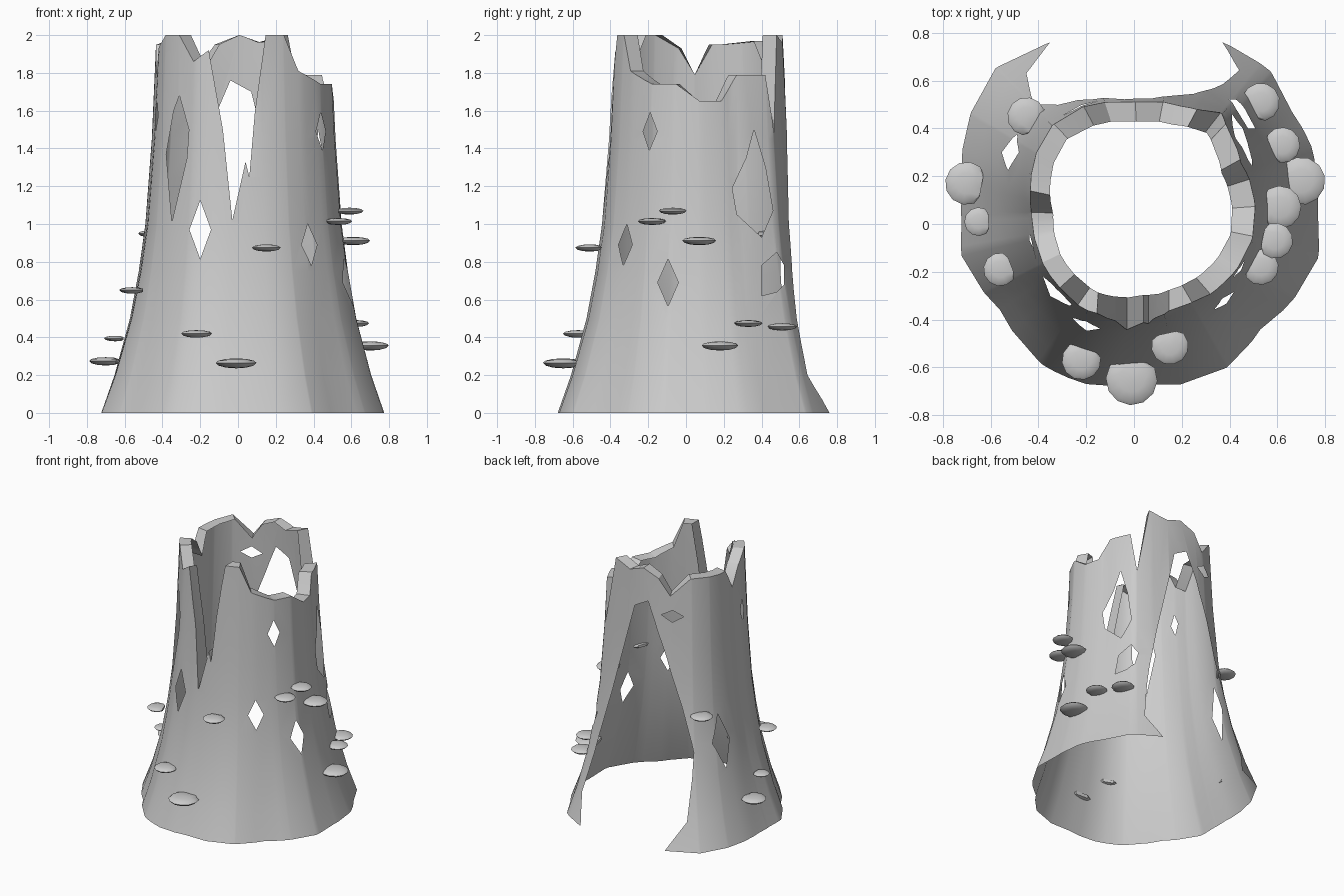
import bpy, bmesh, math
from mathutils import Vector

cube = bpy.data.objects.get("Cube")
if cube:
    bpy.data.objects.remove(cube, do_unlink=True)

grey = bpy.data.materials.new("pale grey")
grey.use_nodes = True
grey.diffuse_color = (0.6, 0.6, 0.6, 1)
grey.node_tree.nodes["Principled BSDF"].inputs["Base Color"].default_value = grey.diffuse_color

CX, CY = 0.03, 0.04
KEEP, DISCARD = 0, 1
# Outline radius by angle at the ground and at the rim
BASE = [(3, .74), (22, .767), (34, .763), (48, .807), (65, .796), (118, .814), (135, .863),
        (149, .83), (172, .758), (182, .752), (193, .771), (214, .713), (237, .752),
        (252, .746), (270, .71), (283, .73), (299, .734), (316, .693), (331, .729), (346, .762)]
TOP = [(7, .464), (27, .46), (51, .52), (70, .482), (93, .472), (119, .505), (135, .525),
       (150, .506), (180, .45), (207, .46), (241, .456), (270, .42), (300, .425),
       (326, .447), (348, .465)]
# Broken rim height by angle
RIM = [(4, 1.65), (18, 1.65), (29, 1.79), (47, 1.79), (52, 1.48), (62, 2), (70, 1.98),
       (79, 1.96), (93, 2), (108, 1.95), (118, 1.83), (134, 1.97), (160, 1.95), (168, 1.95),
       (179, 1.79), (190, 1.93), (206, 2), (222, 2), (235, 1.86), (246, 1.92), (262, 2),
       (300, 2), (311, 1.81), (332, 1.74), (349, 1.74)]
FLARE = [(0, 0), (.2, .24), (.5, .52), (.75, .68), (1, .8), (1.5, .93), (2, 1)]


def lerp(table, x):
    for (a, u), (b, v) in zip(table, table[1:]):
        if a <= x <= b:
            return u + (v - u) * (x - a) / (b - a)
    return table[-1][1]


def around(table, angle):
    first, last = table[0], table[-1]
    return lerp([(last[0] - 360, last[1])] + table + [(first[0] + 360, first[1])], angle)


def wall(angle, z, inner):
    t = lerp(FLARE, z)
    r = around(BASE, angle) * (1 - t) + around(TOP, angle) * t
    if inner:
        r -= .083 + .28 * (1 - t)
    a = math.radians(angle)
    return Vector((CX + r * math.cos(a), CY + r * math.sin(a), z))


def make_object(name, bm):
    bmesh.ops.recalc_face_normals(bm, faces=bm.faces)
    mesh = bpy.data.meshes.new(name)
    bm.to_mesh(mesh)
    bm.free()
    mesh.materials.append(grey)
    obj = bpy.data.objects.new(name, mesh)
    bpy.context.collection.objects.link(obj)
    return obj


def activate(obj):
    bpy.ops.object.select_all(action='DESELECT')
    obj.select_set(True)
    bpy.context.view_layer.objects.active = obj


# Trunk as a closed solid: rings up the outer wall, then down the inner wall
angles = sorted({a for table in (BASE, TOP, RIM) for a, _ in table})
heights = [0, .2, .5, .75, 1, 1.25, 1.45]
rows = len(heights) + 1
bm = bmesh.new()
columns = []
for a in angles:
    zs = heights + [around(RIM, a)]
    column = [wall(a, z, False) for z in zs] + [wall(a, z, True) for z in reversed(zs)]
    columns.append([bm.verts.new(p) for p in column])
for c, d in zip(columns, columns[1:] + columns[:1]):
    for i in range(len(c)):
        j = (i + 1) % len(c)
        face = bm.faces.new((c[i], d[i], d[j], c[j]))
        # only the outer bark and the broken rim stay in the end
        face.material_index = KEEP if i < rows else DISCARD
trunk = make_object("hollow_trunk", bm)
trunk.data.materials.append(grey)


def cut(outline, angle, side_walls=DISCARD, near=.12, far=1.3):
    """Cut a prism through the wall; outline is (sideways, height), facing angle."""
    a = math.radians(angle)
    out = Vector((math.cos(a), math.sin(a), 0))
    side = Vector((-out.y, out.x, 0))
    b = bmesh.new()
    rings = [[b.verts.new(out * d + side * u + Vector((0, 0, z))) for u, z in outline]
             for d in (near, far)]
    b.faces.new(rings[0])
    b.faces.new(rings[1])
    n = len(outline)
    for i in range(n):
        j = (i + 1) % n
        b.faces.new((rings[0][i], rings[0][j], rings[1][j], rings[1][i]))
    for face in b.faces:
        face.material_index = side_walls
    cutter = make_object("cutter", b)
    cutter.data.materials.append(grey)
    cutter.hide_render = True
    mod = trunk.modifiers.new("cut", 'BOOLEAN')
    mod.object = cutter
    mod.operation = 'DIFFERENCE'
    mod.solver = 'EXACT'
    mod.material_mode = 'INDEX'
    activate(trunk)
    bpy.ops.object.modifier_apply(modifier=mod.name)
    bpy.data.objects.remove(cutter, do_unlink=True)


def diamond(angle, u, z, w, h):
    cut([(u, z + h), (u - w, z), (u, z - h), (u + w, z)], angle)


# Split in the front, which keeps its thick broken edge
cut([(-.03, 1.02), (.04, 1.33), (.06, 1.25), (.09, 1.6), (.16, 2.1), (-.18, 2.1),
     (-.155, 1.92), (-.08, 1.5)], -90, KEEP)
# Tall rear opening
cut([(-.36, -.1), (-.37, 0), (-.44, .2), (-.34, .65), (-.12, 1.5), (-.07, 1.7), (.04, 1.76),
     (.1, 1.62), (.2, 1.36), (.42, .68), (.45, .2), (.35, 0), (.34, -.1)], 90)
# Irregular holes
cut([(-.31, 1.68), (-.26, 1.5), (-.27, 1.35), (-.35, 1.01), (-.38, 1.37), (-.34, 1.6)], -90)
cut([(.36, 1.5), (.42, 1.3), (.46, 1.07), (.4, .93), (.27, 1.05), (.245, 1.19), (.32, 1.35)], 0)
cut([(.48, .85), (.52, .78), (.52, .68), (.48, .64), (.4, .62), (.4, .78)], 0)
# Diamond holes
diamond(-90, -.2, .97, .057, .155)
diamond(-45, .04, .89, .055, .11)
diamond(-27, .03, 1.49, .045, .1)
diamond(0, -.095, .69, .055, .125)
diamond(180, -.3, .72, .075, .2)
diamond(180, .07, 1.57, .03, .08)
diamond(117, -.02, 1.68, .08, .045)

# Leave a thin bark sheet with a thick lip along the rim and the split
bm = bmesh.new()
bm.from_mesh(trunk.data)
bmesh.ops.delete(bm, geom=[f for f in bm.faces if f.material_index == DISCARD], context='FACES')
bm.to_mesh(trunk.data)
bm.free()
trunk.data.materials.pop(index=DISCARD)
activate(trunk)
bpy.ops.object.shade_smooth_by_angle(angle=math.radians(30))

# Shelf fungi: flat lenses set into the wall (x, y, z, radius)
FUNGI = [(-.01, -.65, .265, .108), (-.22, -.57, .42, .082), (.15, -.51, .875, .078),
         (-.56, -.19, .65, .07), (-.65, .01, .395, .06), (-.7, .17, .275, .09),
         (-.45, .45, .95, .08), (.53, .51, .457, .08), (.62, .33, .475, .075),
         (.7, .18, .357, .1), (.61, .07, .912, .09), (.59, -.07, 1.07, .075),
         (.53, -.18, 1.015, .075)]
for i, (x, y, z, r) in enumerate(FUNGI):
    bm = bmesh.new()
    bmesh.ops.create_uvsphere(bm, u_segments=12, v_segments=6, radius=1)
    for v in bm.verts:
        # flatten the side that meets the wall
        v.co.x = max(v.co.x, -.7) * r
        v.co.y *= r
        v.co.z *= r * (.22 if v.co.z > 0 else .27)
    fungus = make_object(f"shelf_fungus_{i + 1}", bm)
    fungus.location = (x, y, z)
    fungus.rotation_euler.z = math.atan2(y - CY, x - CX)
    activate(fungus)
    bpy.ops.object.shade_smooth_by_angle(angle=math.radians(40))
